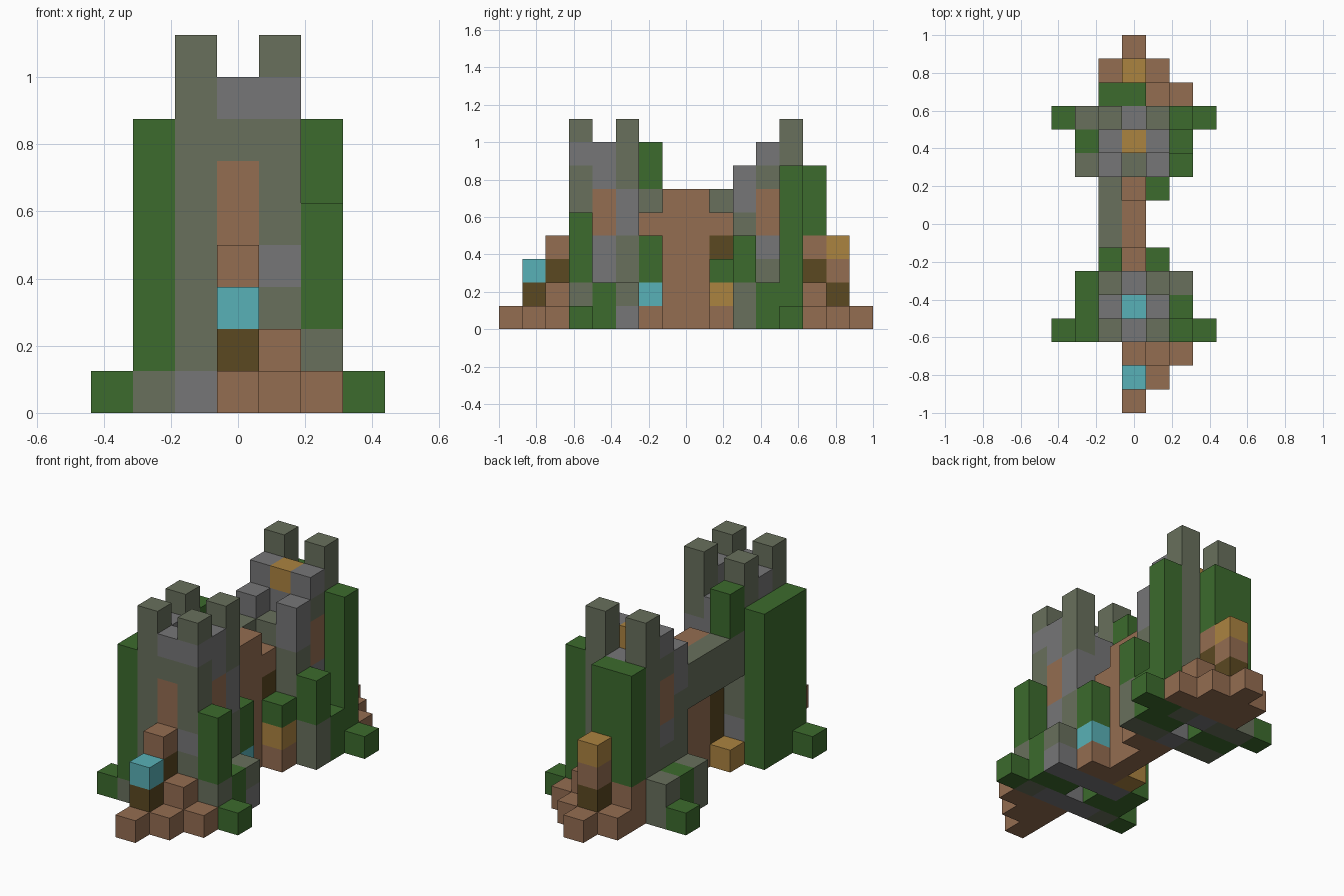
import bpy
import bmesh
from mathutils import Vector

cube = bpy.data.objects.get("Cube")
if cube:
    bpy.data.objects.remove(cube, do_unlink=True)

CELL = 0.125
PALETTE = {  # letter: (name, display colour)
    "m": ("mossy_stone", "68705c"), "s": ("grey_stone", "767677"),
    "g": ("leaf_green", "3c6b2d"), "b": ("clay_brown", "946d51"),
    "d": ("dark_wood", "5b4821"), "y": ("gold", "ab8340"),
    "c": ("cyan", "59b1b7"),
}
LETTERS = list(PALETTE)


def linear(code):
    values = [int(code[i:i + 2], 16) / 255 for i in (0, 2, 4)]
    return [((v + 0.055) / 1.055) ** 2.4 for v in values] + [1.0]


def make_material(name, code):
    mat = bpy.data.materials.new(name)
    mat.use_nodes = True
    mat.diffuse_color = linear(code)
    mat.node_tree.nodes["Principled BSDF"].inputs["Base Color"].default_value = linear(code)
    return mat


MATERIALS = [make_material(*PALETTE[c]) for c in LETTERS]
parts = {}  # part name -> {cell: colour letter}


def column(part, x, y, blocks):
    """Stack blocks upward from the ground; a dot leaves a gap."""
    for z, letter in enumerate(blocks):
        if letter != ".":
            parts.setdefault(part, {})[(x, y, z)] = letter


def pair(part, x, y, blocks):
    for side in (-x, x):
        column(part, side, y, blocks)


# front tower: corner posts, side doorways and a hollow core
column("front_tower", -1, 3, "smmmmmmmm")
column("front_tower", 1, 3, "smmsmmmsm")
pair("front_tower", 1, 4, "ggssbbss")
pair("front_tower", 1, 5, "ssmmssmmm")
column("front_tower", 0, 3, "sbbbbbms")
column("front_tower", 0, 4, ".....c")
column("front_tower", 0, 5, "sbbbbss")

# back tower
pair("back_tower", 1, 12, "mmmmmmmmm")
pair("back_tower", 1, 11, "ggmsbbms")
pair("back_tower", 1, 10, "mmmmmss")
column("back_tower", 0, 12, "sbbbbbs")
column("back_tower", 0, 11, "......sy")
column("back_tower", 0, 10, "sbbbbm")

# bridge wall with a raised stone rail on one side
column("bridge", 0, 6, "bdddb")
column("bridge", 0, 9, "bbbdb")
for y in (7, 8):
    column("bridge", 0, y, "bbbbbb")
for y in range(6, 10):
    column("bridge_rail", -1, y, "....mm")
column("bridge_rail_bush", -1, 6, "......gg")

# small stacks beside the bridge
column("cyan_planter", 1, 6, "bcgg")
column("gold_planter", 1, 9, "byg")
column("gold_block", -1, 6, "y")

# front stairs and lantern stack
column("front_stairs", 0, 0, "b")
column("front_stairs", 1, 1, "b")
column("front_stairs", 0, 2, "bbdb")
column("front_stairs", 1, 2, "bb")
column("front_stairs", 2, 2, "b")
column("front_lantern", 0, 1, "bdc")

# back stairs and lantern stack
column("back_stairs", 0, 15, "b")
pair("back_stairs", 1, 14, "b")
column("back_stairs", 1, 13, "bb")
column("back_stairs", 2, 13, "b")
column("back_lantern", 0, 14, "bdby")
column("back_hedge", 0, 13, "bbdbggg")
column("back_hedge", -1, 13, "bbggggg")

# hedges and buttresses around the front tower
column("front_right_hedge", -2, 3, "mgggggg")
for y in (4, 5):
    column("front_right_hedge", -2, y, "ggggggg")
column("front_left_hedge", 2, 3, "mmggg")
column("front_left_buttress", 2, 4, "gg")
column("front_left_buttress", 2, 5, "sm")
pair("front_shrubs", 3, 3, "g")

# hedges and buttresses around the back tower
column("back_left_hedge", 2, 12, "ggggggg")
column("back_left_buttress", 2, 11, "gg")
column("back_left_buttress", 2, 10, "mmgg")
column("back_right_buttress", -2, 12, "mm")
column("back_right_buttress", -2, 11, "gg")
column("back_right_buttress", -2, 10, "mm")
pair("back_shrubs", 3, 12, "g")

AXES = [Vector(v) for v in ((1, 0, 0), (0, 1, 0), (0, 0, 1))]
occupied = {cell for cells in parts.values() for cell in cells}


def build(name, cells):
    """Make the block skin of a part, skipping faces between touching blocks."""
    bm = bmesh.new()
    for cell, letter in cells.items():
        centre = Vector((cell[0], cell[1] - 7.5, cell[2] + 0.5))
        for i, axis in enumerate(AXES):
            u, v = AXES[(i + 1) % 3] / 2, AXES[(i + 2) % 3] / 2
            for sign in (1, -1):
                normal = axis * sign
                if tuple(int(a + b) for a, b in zip(cell, normal)) in occupied:
                    continue
                mid = centre + normal / 2
                ring = [mid - u - v, mid + u - v, mid + u + v, mid - u + v][::sign]
                face = bm.faces.new([bm.verts.new(p * CELL) for p in ring])
                face.material_index = LETTERS.index(letter)
    bmesh.ops.remove_doubles(bm, verts=bm.verts, dist=CELL / 100)
    mesh = bpy.data.meshes.new(name)
    bm.to_mesh(mesh)
    bm.free()
    for mat in MATERIALS:
        mesh.materials.append(mat)
    bpy.context.collection.objects.link(bpy.data.objects.new(name, mesh))


for part_name, part_cells in parts.items():
    build(part_name, part_cells)
